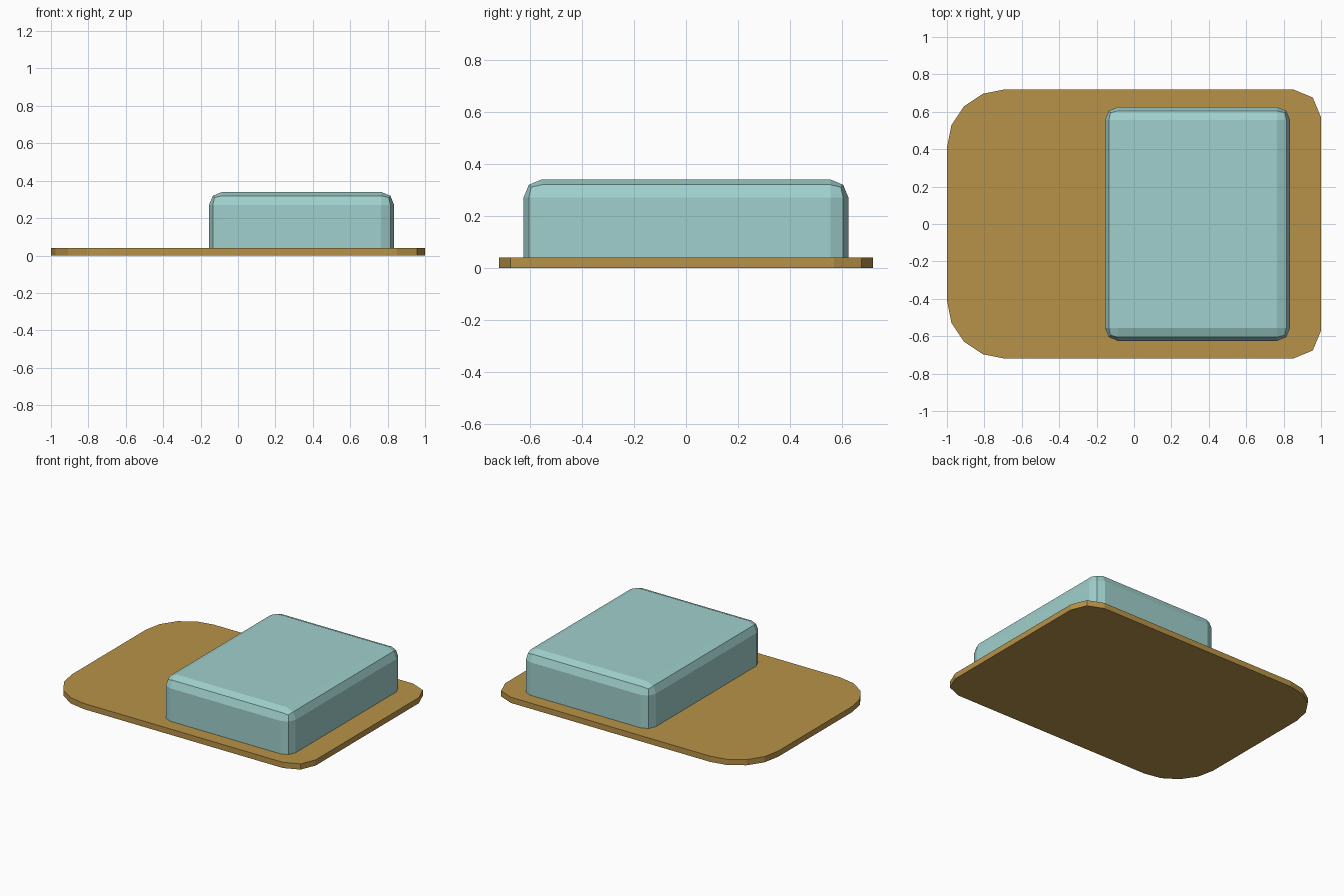
import bpy, bmesh
from math import sin, cos, pi

if "Cube" in bpy.data.objects:
    bpy.data.objects.remove(bpy.data.objects["Cube"])


def material(name, color):
    m = bpy.data.materials.new(name)
    m.diffuse_color = (*color, 1)
    m.use_nodes = True
    m.node_tree.nodes["Principled BSDF"].inputs["Base Color"].default_value = m.diffuse_color
    return m


def finish(bm, name, mat):
    bmesh.ops.recalc_face_normals(bm, faces=bm.faces[:])
    me = bpy.data.meshes.new(name)
    bm.to_mesh(me)
    bm.free()
    me.materials.append(mat)
    ob = bpy.data.objects.new(name, me)
    bpy.context.collection.objects.link(ob)
    return ob


def extrude_outline(points, z0, z1):
    bm = bmesh.new()
    face = bm.faces.new([bm.verts.new((x, y, z0)) for x, y in points])
    new = bmesh.ops.extrude_face_region(bm, geom=[face], use_keep_orig=True)["geom"]
    verts = [g for g in new if isinstance(g, bmesh.types.BMVert)]
    bmesh.ops.translate(bm, verts=verts, vec=(0, 0, z1 - z0))
    return bm


# Base plate: wide round corners on the left, tight ones on the right
def corner(cx, cy, r, start, segments):
    angles = [start + pi / 2 * i / segments for i in range(segments + 1)]
    return [(cx + r * cos(a), cy + r * sin(a)) for a in angles]


outline = (corner(0.85, 0.57, 0.15, 0, 2) + corner(-0.69, 0.41, 0.31, pi / 2, 4)
           + corner(-0.69, -0.41, 0.31, pi, 4) + corner(0.85, -0.57, 0.15, 1.5 * pi, 2))
finish(extrude_outline(outline, 0, 0.04), "base_plate",
       material("tan", (0.48, 0.29, 0.065)))

# Raised block: all edges rounded except around the foot
x0, x1, y, z0, z1 = -0.155, 0.835, 0.625, 0.04, 0.34
bm = extrude_outline([(x0, -y), (x1, -y), (x1, y), (x0, y)], z0, z1)
edges = [e for e in bm.edges if max(v.co.z for v in e.verts) > z0 + 0.01]
bmesh.ops.bevel(bm, geom=edges, offset=0.07, segments=2, profile=0.5,
                affect='EDGES', clamp_overlap=True)
finish(bm, "raised_block", material("pale_teal", (0.35, 0.63, 0.61)))
